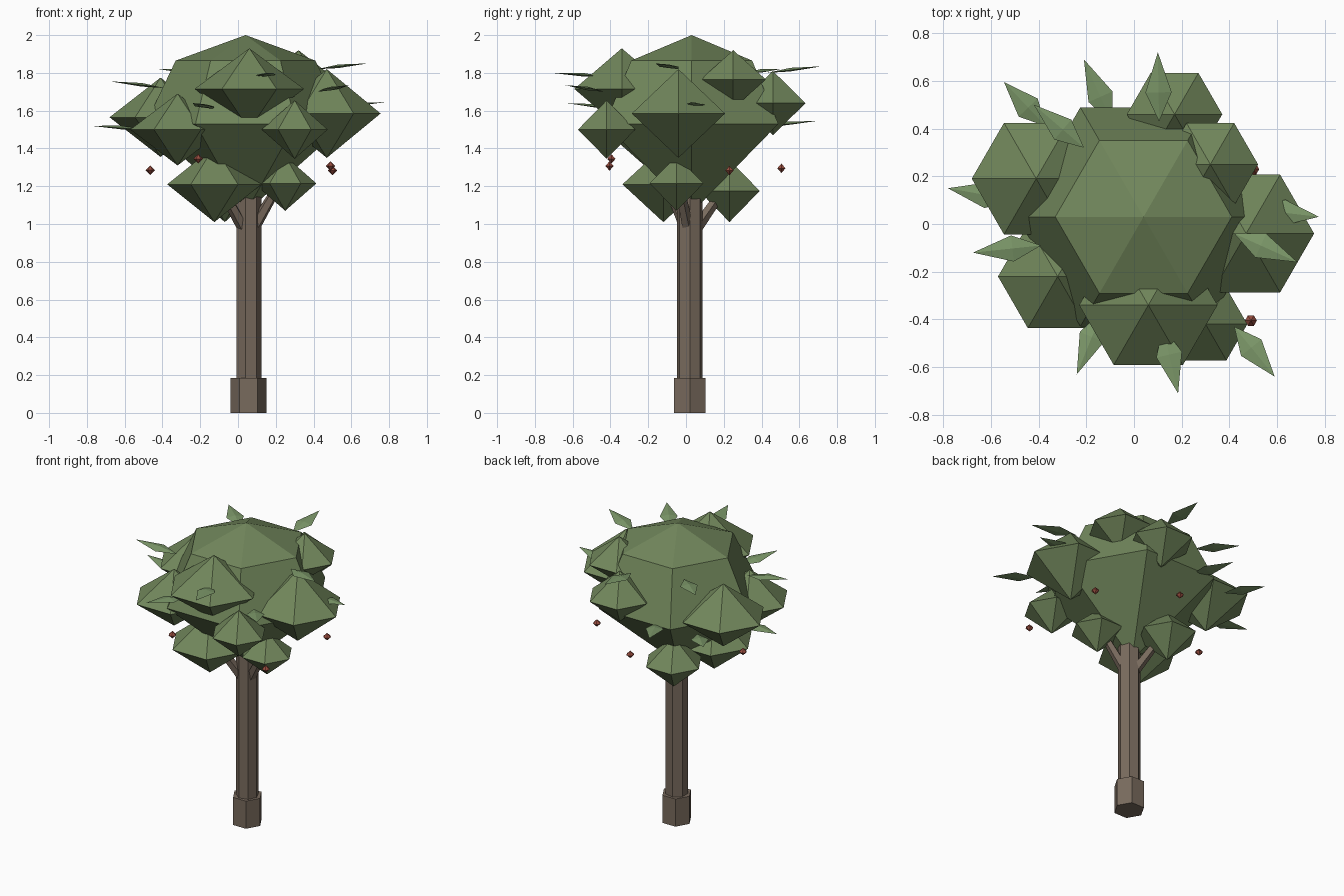
import bpy, math
from mathutils import Vector

if "Cube" in bpy.data.objects:
    bpy.data.objects.remove(bpy.data.objects["Cube"])

CX, CY = 0.055, 0.02


def material(name, rgb):
    m = bpy.data.materials.new(name)
    m.diffuse_color = (*rgb, 1)
    m.use_nodes = True
    m.node_tree.nodes["Principled BSDF"].inputs["Base Color"].default_value = m.diffuse_color
    return m


BARK = material("bark", (0.19, 0.145, 0.11))
GREEN = material("foliage", (0.165, 0.24, 0.105))
LEAF = material("leaf_green", (0.2, 0.31, 0.14))
RED = material("berry_red", (0.32, 0.075, 0.05))


def mesh(name, verts, faces, loc, mat):
    me = bpy.data.meshes.new(name)
    me.from_pydata(verts, [], faces)
    ob = bpy.data.objects.new(name, me)
    ob.location = loc
    me.materials.append(mat)
    bpy.context.collection.objects.link(ob)
    return ob


def tapered(name, start, end, r1, r2, sides, mat):
    """Low-poly tapered cylinder between two points."""
    a, b = Vector(start), Vector(end)
    d = b - a
    bpy.ops.mesh.primitive_cone_add(vertices=sides, radius1=r1, radius2=r2, depth=d.length,
                                    location=(a + b) / 2)
    ob = bpy.context.object
    ob.name = name
    ob.data.materials.append(mat)
    ob.rotation_euler = d.to_track_quat('Z', 'Y').to_euler()
    return ob


def blob(name, loc, top, rings, bottom, mat, segments=6):
    """Faceted ball from two tips and a list of (radius, z) rings."""
    verts = [(0, 0, top)]
    for r, z in rings:
        verts += [(r * math.cos(math.tau * j / segments), r * math.sin(math.tau * j / segments), z)
                  for j in range(segments)]
    verts.append((0, 0, bottom))
    faces, last = [], len(verts) - 1
    for j in range(segments):
        k = (j + 1) % segments
        faces.append((0, 1 + j, 1 + k))
        for i in range(len(rings) - 1):
            u, v = 1 + i * segments, 1 + (i + 1) * segments
            faces.append((u + j, v + j, v + k, u + k))
        b = last - segments
        faces.append((last, b + k, b + j))
    return mesh(name, verts, faces, loc, mat)


def leaf(name, base, tip, width=0.11, thick=0.012):
    """Thin kite with a raised midrib."""
    b, t = Vector(base), Vector(tip)
    d = t - b
    side = d.cross(Vector((0, 0, 1))).normalized() * width / 2
    up = Vector((0, 0, thick))
    mid = b + d * 0.42
    verts = [b, mid + side, t, mid - side, mid + up, mid - up * 0.6]
    faces = [(0, 1, 4), (1, 2, 4), (2, 3, 4), (3, 0, 4),
             (1, 0, 5), (2, 1, 5), (3, 2, 5), (0, 3, 5)]
    mesh(name, verts, faces, (0, 0, 0), LEAF)


# Trunk and root collar (vertex pointing to +x)
root = tapered("root_collar", (CX, CY, 0), (CX, CY, 0.185), 0.095, 0.095, 6, BARK)
root.rotation_euler = (0, 0, math.pi / 2)
trunk = tapered("trunk", (CX, CY, 0.02), (CX, CY, 1.25), 0.07, 0.07, 7, BARK)
trunk.rotation_euler = (0, 0, -math.pi / 2)

# Main crown: domed above, tapering straight to the trunk below
blob("main_crown", (0.04, 0.03, 1.53), 0.47, [(0.37, 0.335), (0.53, 0)], -0.47, GREEN)

# Leaf clusters: x, y, z, radius, half height
clusters = [
    (0.06, -0.34, 1.715, 0.29, 0.215), (0.47, -0.04, 1.585, 0.285, 0.235),
    (-0.41, 0.19, 1.565, 0.27, 0.21), (-0.32, -0.22, 1.50, 0.25, 0.19),
    (0.30, -0.42, 1.50, 0.175, 0.155), (0.32, 0.25, 1.765, 0.20, 0.155),
    (0.17, 0.46, 1.64, 0.20, 0.17)]
low = [(-0.125, -0.12, 1.21, 0.25, 0.2), (0.25, -0.05, 1.215, 0.165, 0.145),
       (-0.07, 0.23, 1.175, 0.185, 0.165)]
for i, (x, y, z, r, rz) in enumerate(clusters + low):
    blob(f"leaf_cluster_{i + 1}", (x, y, z), rz, [(r, 0)], -rz, GREEN)

# Branches reaching to the low clusters
for i, (x, y, z, r, rz) in enumerate(low):
    tapered(f"branch_{i + 1}", (CX, CY, 0.93), (x, y, z + 0.05), 0.035, 0.022, 5, BARK)

# Loose leaves: base xyz, tip xyz
leaves = [
    (-0.37, 0.41, 1.51, -0.545, 0.595, 1.54), (-0.21, 0.32, 1.80, -0.42, 0.5, 1.82),
    (-0.09, 0.42, 1.52, -0.21, 0.69, 1.545), (0.105, 0.43, 1.80, 0.1, 0.72, 1.835),
    (-0.50, 0.10, 1.50, -0.78, 0.15, 1.52), (-0.39, -0.09, 1.72, -0.675, -0.12, 1.755),
    (-0.13, -0.36, 1.61, -0.24, -0.63, 1.64), (0.12, -0.43, 1.78, 0.185, -0.71, 1.80),
    (0.42, -0.43, 1.70, 0.59, -0.64, 1.735), (0.42, -0.04, 1.82, 0.685, -0.16, 1.85),
    (0.52, 0.06, 1.62, 0.775, 0.03, 1.645)]
for i, p in enumerate(leaves):
    leaf(f"leaf_{i + 1}", p[:3], p[3:])

# Berries
for i, p in enumerate([(-0.21, -0.395, 1.345), (0.49, -0.405, 1.307), (0.5, 0.23, 1.283),
                       (-0.465, 0.06, 1.285), (0.06, 0.505, 1.295)]):
    blob(f"berry_{i + 1}", p, 0.025, [(0.025, 0)], -0.025, RED)
